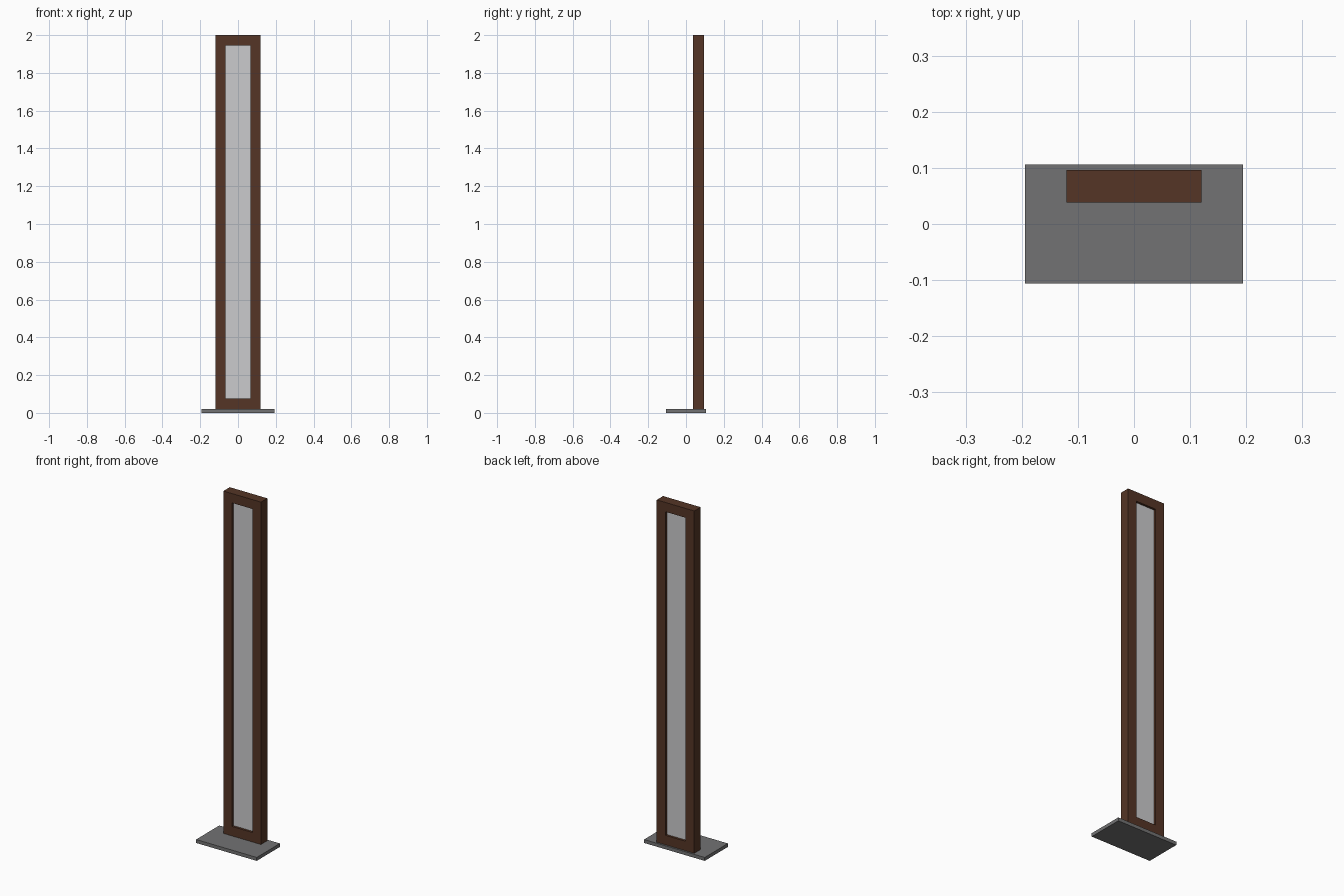
import bpy, bmesh

if "Cube" in bpy.data.objects:
    bpy.data.objects.remove(bpy.data.objects["Cube"])


def material(name, rgb):
    m = bpy.data.materials.new(name)
    m.diffuse_color = (*rgb, 1)
    m.use_nodes = True
    m.node_tree.nodes["Principled BSDF"].inputs["Base Color"].default_value = m.diffuse_color
    return m


brown = material("dark brown", (0.09, 0.036, 0.019))
grey = material("mid grey", (0.17, 0.17, 0.172))
pale = material("pale grey", (0.60, 0.60, 0.61))


def finish(name, bm, mat):
    bmesh.ops.recalc_face_normals(bm, faces=bm.faces)
    me = bpy.data.meshes.new(name)
    bm.to_mesh(me)
    bm.free()
    ob = bpy.data.objects.new(name, me)
    me.materials.append(mat)
    bpy.context.collection.objects.link(ob)
    return ob


def box(name, x, y, z, mat):
    bm = bmesh.new()
    bmesh.ops.create_cube(bm, size=1)
    for v in bm.verts:
        v.co = [lo + (c + 0.5) * (hi - lo) for c, (lo, hi) in zip(v.co, (x, y, z))]
    return finish(name, bm, mat)


W, IN = 0.12, 0.065            # frame outer and opening half widths
Y0, Y1 = 0.038, 0.096          # frame front and back
Z0, Z1 = 0.02, 2.0             # frame bottom and top
IZ0, IZ1 = 0.075, 1.946        # opening bottom and top

# Base plate with a slim edge
box("base_plate", (-0.194, 0.194), (-0.106, 0.106), (0, Z0), grey)

# Upright rectangular frame: ring of quads extruded front to back
bm = bmesh.new()
rings = []
for y in (Y0, Y1):
    for w, lo, hi in ((W, Z0, Z1), (IN, IZ0, IZ1)):
        rings.append([bm.verts.new((x, y, z)) for x, z in
                      ((-w, lo), (w, lo), (w, hi), (-w, hi))])
fo, fi, bo, bi = rings
for a, b in ((fo, fi), (bo, bi), (fo, bo), (fi, bi)):
    for i in range(4):
        j = (i + 1) % 4
        bm.faces.new((a[i], a[j], b[j], b[i]))
finish("upright_frame", bm, brown)

# Recessed panel filling the opening
box("panel", (-IN, IN), (Y0 + 0.013, Y1 - 0.013), (IZ0, IZ1), pale)
